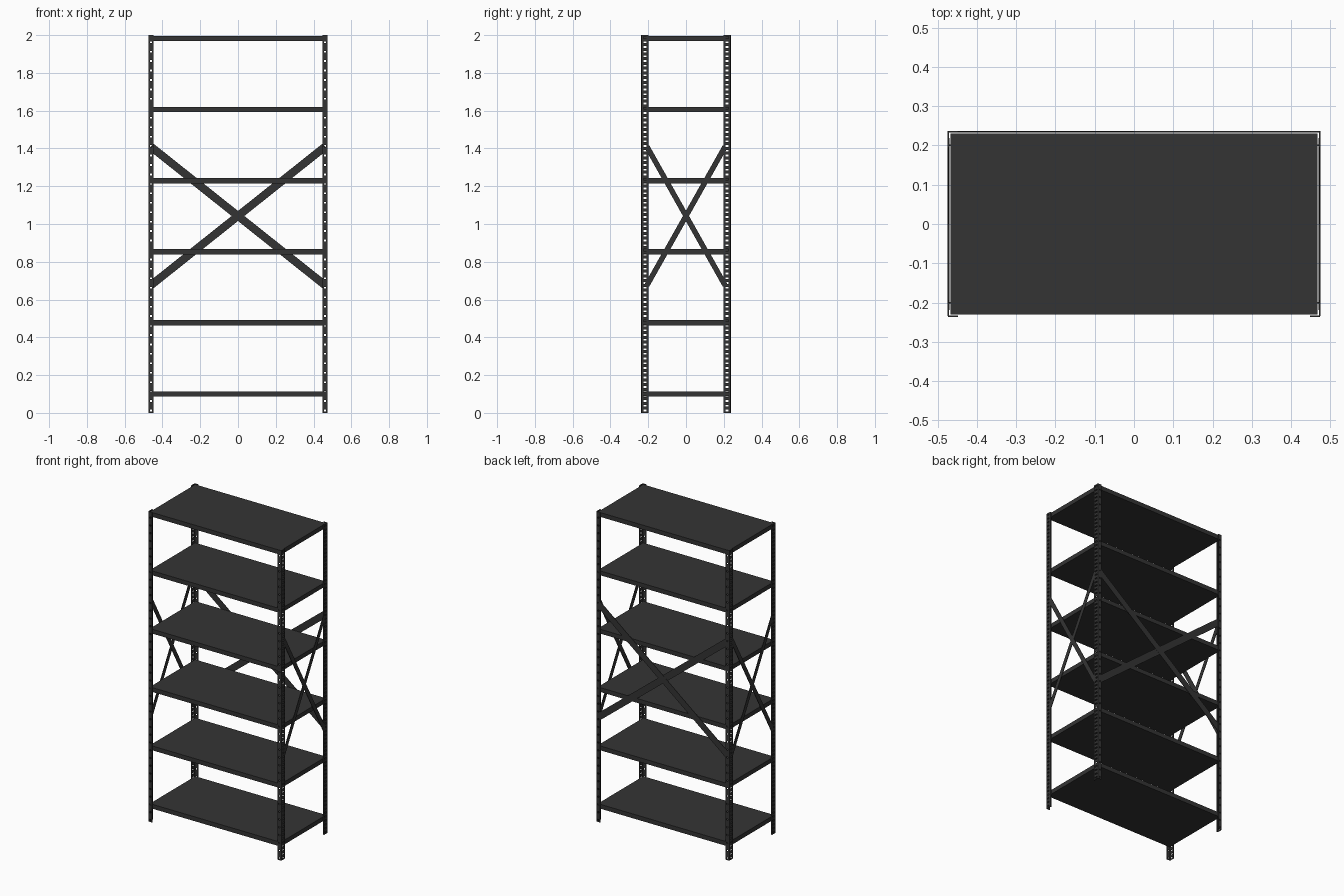
import bpy, bmesh, math
from mathutils import Matrix

if "Cube" in bpy.data.objects:
    bpy.data.objects.remove(bpy.data.objects["Cube"])

steel = bpy.data.materials.new("dark_steel")
steel.diffuse_color = (0.034, 0.034, 0.034, 1)
steel.use_nodes = True
steel.node_tree.nodes["Principled BSDF"].inputs["Base Color"].default_value = steel.diffuse_color

X, Y = 0.473, 0.235          # post corner lines
H, PITCH, ROWS = 2.0, 0.025, 80


def finish(bm, name, thickness=0):
    bmesh.ops.remove_doubles(bm, verts=bm.verts, dist=1e-5)
    bmesh.ops.recalc_face_normals(bm, faces=bm.faces)
    me = bpy.data.meshes.new(name)
    bm.to_mesh(me)
    bm.free()
    me.materials.append(steel)
    ob = bpy.data.objects.new(name, me)
    bpy.context.collection.objects.link(ob)
    if thickness:
        m = ob.modifiers.new("sheet", 'SOLIDIFY')
        m.thickness, m.offset = thickness, 0
    return ob


# Perforated folded post: front flange, side flange, small return lip
def post(name, sx, sy):
    path = [(X - 0.025, Y), (X - 0.017, Y), (X - 0.008, Y), (X, Y),
            (X, Y - 0.009), (X, Y - 0.025), (X, Y - 0.034), (X - 0.006, Y - 0.034)]
    zs = [0]
    for i in range(ROWS):
        zs += [i * PITCH + 0.008, i * PITCH + 0.017]
    zs.append(H)
    bm = bmesh.new()
    grid = [[bm.verts.new((sx * x, sy * y, z)) for x, y in path] for z in zs]
    for j in range(len(zs) - 1):
        hole_row = j % 2 == 1
        for i in range(len(path) - 1):
            slot = hole_row and i == 4
            hole = hole_row and i == 1 and (j // 2) % 2 == 0
            if not (slot or hole):
                bm.faces.new((grid[j][i], grid[j][i + 1], grid[j + 1][i + 1], grid[j + 1][i]))
    finish(bm, name, 0.004)


for fy, sy in (("front", -1), ("back", 1)):
    for fx, sx in (("left", -1), ("right", 1)):
        post(f"{fy}_{fx}_post", sx, sy)


# Box of given size and placement
def box(name, size, M):
    bm = bmesh.new()
    bmesh.ops.create_cube(bm, size=1)
    bmesh.ops.transform(bm, matrix=M @ Matrix.Diagonal((*size, 1)), verts=bm.verts)
    finish(bm, name)


# Six closed shelf panels
for n in range(6):
    box(f"shelf_{n + 1}", (0.934, 0.462, 0.028), Matrix.Translation((0, 0, 0.1005 + n * 0.3764)))


# Flat diagonal strap in a vertical plane
def strap(name, half, width, offset, side, rise):
    z0, z1 = 0.675, 1.41
    ang = math.atan2(z1 - z0, 2 * half) * rise
    M = Matrix.Translation((0, offset, (z0 + z1) / 2)) @ Matrix.Rotation(-ang, 4, 'Y')
    if side:
        M = Matrix.Rotation(math.radians(90), 4, 'Z') @ M
    box(name, (math.hypot(2 * half, z1 - z0), 0.003, width), M)


for d, rise in (("rising", 1), ("falling", -1)):
    gap = 0.0005 * rise
    strap(f"back_brace_{d}", 0.462, 0.042, 0.2345 + gap, False, rise)
    for s, sx in (("left", 1), ("right", -1)):
        strap(f"{s}_brace_{d}", 0.207, 0.028, sx * 0.4725 + gap, True, rise)
